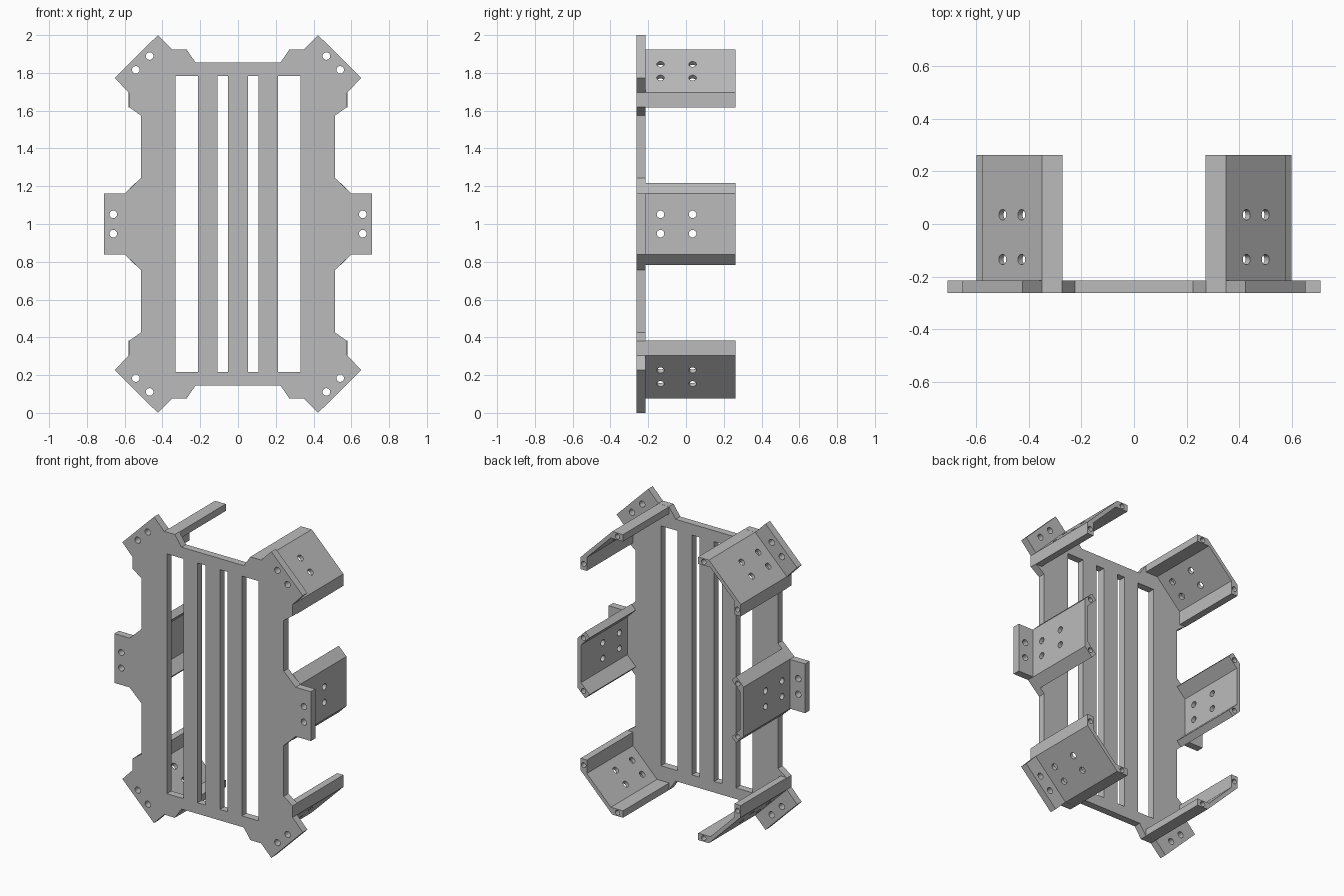
import bpy
import bmesh
from math import radians, cos, sin, tau
from mathutils import Matrix, Vector

if "Cube" in bpy.data.objects:
    bpy.data.objects.remove(bpy.data.objects["Cube"])

FRONT, SEAM, BACK = -0.262, -0.215, 0.262
MID = 1.0
HOLE = 0.02

grey = bpy.data.materials.new("plain grey")
grey.use_nodes = True
grey.diffuse_color = (0.5, 0.5, 0.5, 1)
grey.node_tree.nodes["Principled BSDF"].inputs["Base Color"].default_value = (0.5, 0.5, 0.5, 1)


def prism(bm, points, y0, y1):
    """Extrude an x-z outline from y0 to y1."""
    face = bm.faces.new([bm.verts.new((x, y0, z)) for x, z in points])
    new = bmesh.ops.extrude_face_region(bm, geom=[face])["geom"]
    verts = [v for v in new if isinstance(v, bmesh.types.BMVert)]
    bmesh.ops.translate(bm, verts=verts, vec=(0, y1 - y0, 0))


def circle(x, z, r):
    return [(x + r * cos(tau * i / 24), z + r * sin(tau * i / 24)) for i in range(24)]


def make_object(name, bm):
    bmesh.ops.recalc_face_normals(bm, faces=bm.faces)
    mesh = bpy.data.meshes.new(name)
    bm.to_mesh(mesh)
    bm.free()
    mesh.materials.append(grey)
    obj = bpy.data.objects.new(name, mesh)
    bpy.context.collection.objects.link(obj)
    return obj


def cut(obj, bm_cutter):
    """Subtract the cutter and bake the result."""
    cutter = make_object("cutter", bm_cutter)
    mod = obj.modifiers.new("cut", 'BOOLEAN')
    mod.operation, mod.solver, mod.object = 'DIFFERENCE', 'EXACT', cutter
    graph = bpy.context.evaluated_depsgraph_get()
    mesh = bpy.data.meshes.new_from_object(obj.evaluated_get(graph))
    obj.modifiers.clear()
    obj.data = mesh
    bpy.data.objects.remove(cutter)


# Front plate: one quarter of the outline, mirrored twice
quarter = [(0.225, 0.855), (0.273, 0.925), (0.35, 0.925), (0.424, 1.0),
           (0.652, 0.773), (0.578, 0.695), (0.578, 0.62), (0.514, 0.574),
           (0.514, 0.243), (0.6, 0.161), (0.71, 0.161)]
half = quarter + [(x, -z) for x, z in reversed(quarter)]
outline = half + [(-x, z) for x, z in reversed(half)]
bm = bmesh.new()
prism(bm, [(x, z + MID) for x, z in outline], FRONT, SEAM)
plate = make_object("front_plate", bm)

# Slots and screw holes in the plate
bm = bmesh.new()
for sx in (-1, 1):
    for a, b in ((0.053, 0.108), (0.212, 0.331)):
        slot = [(a, -0.783), (b, -0.783), (b, 0.783), (a, 0.783)]
        prism(bm, [(sx * x, z + MID) for x, z in slot], FRONT - 0.1, SEAM + 0.1)
    for sz in (-1, 1):
        for x, z in ((0.541, 0.816), (0.468, 0.889), (0.66, 0.051)):
            prism(bm, circle(sx * x, MID + sz * z, HOLE), FRONT - 0.1, SEAM + 0.1)
cut(plate, bm)

# Channel bracket: thin web facing +x with two slanted flanges
side = [(-0.025, 0.123), (-0.087, 0.185), (-0.055, 0.217), (0, 0.162)]
profile = side + [(x, -z) for x, z in reversed(side)]
bm = bmesh.new()
prism(bm, profile, SEAM, BACK)
bracket = make_object("bracket", bm)

# Web holes and blind screw holes in the flange ends
bm = bmesh.new()
for s in (-1, 1):
    for y in (-0.135, 0.035):
        bmesh.ops.create_cone(
            bm, cap_ends=True, segments=24, radius1=HOLE, radius2=HOLE, depth=0.09,
            matrix=Matrix.Translation((0, y, s * 0.051)) @ Matrix.Rotation(radians(90), 4, 'Y'))
    prism(bm, circle(-0.043, s * 0.173, 0.016), BACK - 0.1, BACK + 0.05)
cut(bracket, bm)

# Six copies round the plate
places = {
    "left_middle_bracket": (0.6, 0, 0),
    "right_middle_bracket": (-0.6, 0, 180),
    "left_upper_bracket": (0.464, 0.81, 45),
    "right_upper_bracket": (-0.464, 0.81, 135),
    "right_lower_bracket": (-0.464, -0.81, 225),
    "left_lower_bracket": (0.464, -0.81, 315),
}
for name, (x, z, angle) in places.items():
    obj = bpy.data.objects.new(name, bracket.data)
    obj.matrix_world = (Matrix.Translation(Vector((x, 0, z + MID)))
                        @ Matrix.Rotation(-radians(angle), 4, 'Y'))
    bpy.context.collection.objects.link(obj)
bpy.data.objects.remove(bracket)
